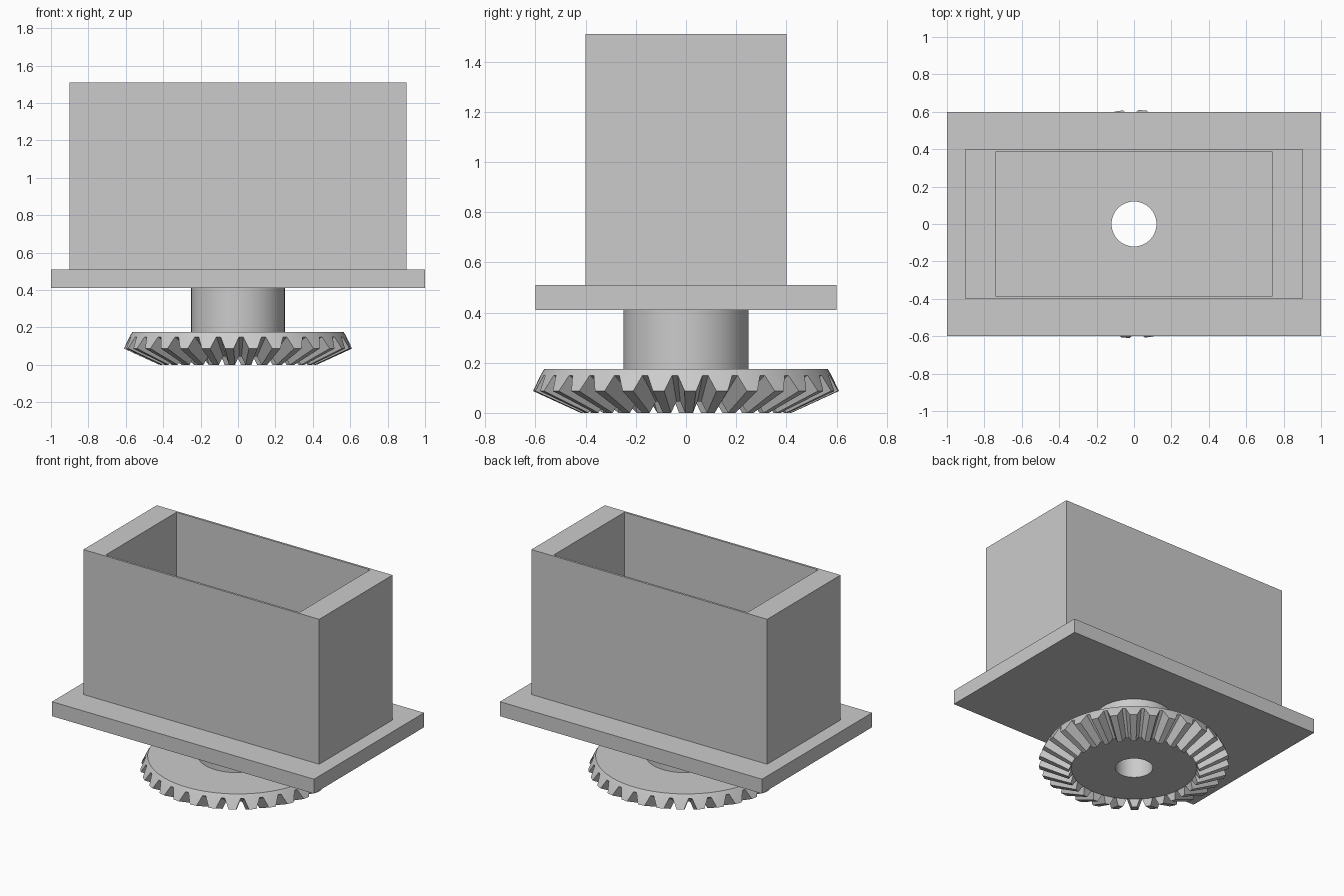
import bpy, bmesh, math

if "Cube" in bpy.data.objects:
    bpy.data.objects.remove(bpy.data.objects["Cube"])

grey = bpy.data.materials.new("light grey")
grey.diffuse_color = (0.6, 0.6, 0.6, 1)
grey.use_nodes = True
grey.node_tree.nodes["Principled BSDF"].inputs["Base Color"].default_value = grey.diffuse_color


def finish(name, bm, smooth=False):
    bmesh.ops.remove_doubles(bm, verts=bm.verts, dist=1e-5)
    bmesh.ops.recalc_face_normals(bm, faces=bm.faces)
    mesh = bpy.data.meshes.new(name)
    bm.to_mesh(mesh)
    bm.free()
    mesh.materials.append(grey)
    ob = bpy.data.objects.new(name, mesh)
    bpy.context.collection.objects.link(ob)
    if smooth:
        bpy.ops.object.select_all(action='DESELECT')
        ob.select_set(True)
        bpy.context.view_layer.objects.active = ob
        bpy.ops.object.shade_smooth_by_angle(angle=math.radians(20))
    return ob


def skin(rings):
    """Joins rings of equal length into a closed tube with an opening."""
    bm = bmesh.new()
    loops = [[bm.verts.new(p) for p in ring] for ring in rings]
    n = len(rings[0])
    for a, b in zip(loops, loops[1:] + loops[:1]):
        for i in range(n):
            j = (i + 1) % n
            bm.faces.new((a[i], a[j], b[j], b[i]))
    # merge the collapsed quads at the tooth roots
    bmesh.ops.dissolve_degenerate(bm, dist=1e-5, edges=bm.edges)
    return bm


def rect(x, y, z):
    return [(-x, -y, z), (x, -y, z), (x, y, z), (-x, y, z)]


# open casing: thick end walls, thin front and back walls
finish("casing", skin([rect(0.9, 0.4, 0.51), rect(0.9, 0.4, 1.51),
                       rect(0.74, 0.385, 1.51), rect(0.74, 0.385, 0.51)]))

# base plate with a round seat for the hub
bm = bmesh.new()
bmesh.ops.create_cube(bm, size=1)
for v in bm.verts:
    v.co = (v.co.x * 2, v.co.y * 1.2, 0.46 + v.co.z * 0.1)
plate = finish("base_plate", bm)

bm = bmesh.new()
bmesh.ops.create_cone(bm, cap_ends=True, segments=120, radius1=0.2495,
                      radius2=0.2495, depth=0.4)
bmesh.ops.translate(bm, verts=bm.verts, vec=(0, 0, 0.46))
cutter = finish("hub_cutter", bm)
cutter.hide_render = True
cutter.hide_set(True)
cut = plate.modifiers.new("hub_seat", 'BOOLEAN')
cut.operation, cut.solver, cut.object = 'DIFFERENCE', 'EXACT', cutter

# hub tube
ANG = [math.tau * i / 120 for i in range(120)]


def circle(r, z, angles=ANG):
    return [(r * math.cos(a), r * math.sin(a), z) for a in angles]


finish("hub", skin([circle(0.25, 0.175), circle(0.25, 0.51),
                    circle(0.12, 0.51), circle(0.12, 0.175)]), smooth=True)

# bevel gear: each tooth has root, tip, tip, root around its centre line
TEETH = 30
PITCH = math.tau / TEETH
PHASE = math.radians(1.65)
angles, is_tip = [], []
for t in range(TEETH):
    for offset, tip in ((-0.41, False), (-0.18, True), (0.18, True), (0.41, False)):
        angles.append(PHASE + PITCH * (t + offset))
        is_tip.append(tip)


def toothed(root, tip):
    return [(r * math.cos(a), r * math.sin(a), z)
            for a, (r, z) in zip(angles, [tip if k else root for k in is_tip])]


finish("bevel_gear", skin([
    circle(0.12, 0.175, angles),
    circle(0.565, 0.175, angles),
    circle(0.58, 0.15, angles),
    toothed((0.58, 0.15), (0.61, 0.087)),
    toothed((0.40, 0.045), (0.42, 0.0)),
    circle(0.40, 0.045, angles),
    circle(0.12, 0.045, angles)]), smooth=True)
